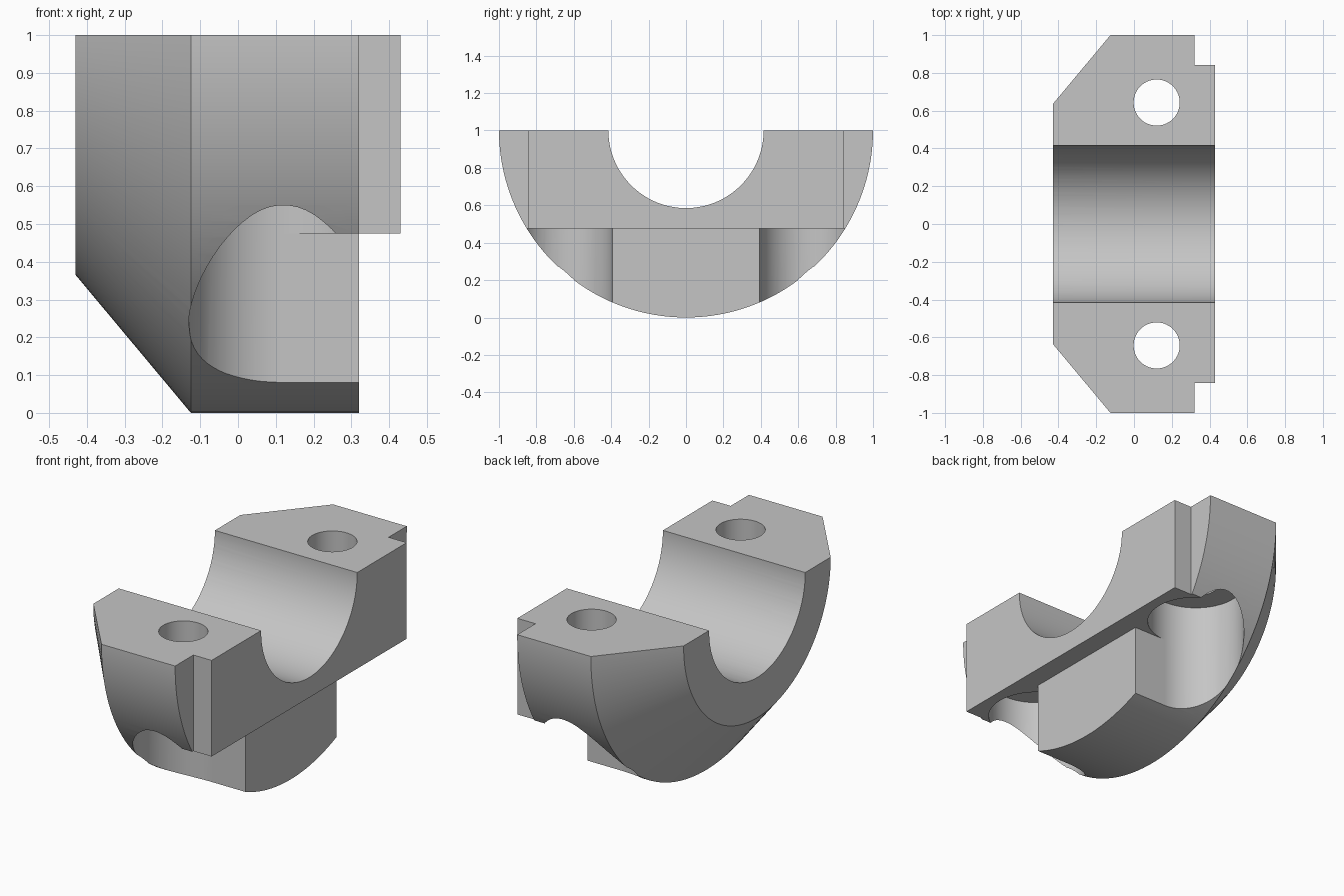
import bpy, bmesh, math
from mathutils import Matrix, Vector

if "Cube" in bpy.data.objects:
    bpy.data.objects.remove(bpy.data.objects["Cube"], do_unlink=True)

# Main dimensions
BACK, SHOULDER, FACE, LIP = -0.43, -0.125, 0.32, 0.43
BORE_R, NOSE_R, OUTER_R = 0.415, 0.635, 1.0
LEDGE_Z, LIP_Y = 0.475, 0.842
BOLT_X, BOLT_Y, BOLT_R, POCKET_R, POCKET_Z = 0.12, 0.643, 0.122, 0.25, 0.70

steel = bpy.data.materials.new("plain grey metal")
steel.use_nodes = True
GREY = (0.56, 0.56, 0.56, 1)
steel.diffuse_color = GREY
steel.node_tree.nodes["Principled BSDF"].inputs["Base Color"].default_value = GREY


def finish(name, bm):
    bmesh.ops.recalc_face_normals(bm, faces=bm.faces)
    mesh = bpy.data.meshes.new(name)
    bm.to_mesh(mesh)
    bm.free()
    mesh.materials.append(steel)
    obj = bpy.data.objects.new(name, mesh)
    bpy.context.collection.objects.link(obj)
    return obj


def turned(name, profile, center, axis, steps):
    """Solid of revolution; profile is (distance along axis, radius)."""
    axis, center = Vector(axis), Vector(center)
    side = Matrix.Rotation(math.pi / steps, 3, axis) @ Vector((0, 1, 0))
    points = [(profile[0][0], 0)] + profile + [(profile[-1][0], 0)]
    bm = bmesh.new()
    verts = [bm.verts.new(center + axis * a + side * r) for a, r in points]
    edges = [bm.edges.new(pair) for pair in zip(verts, verts[1:])]
    bmesh.ops.spin(bm, geom=verts + edges, cent=center, axis=axis,
                   angle=math.tau, steps=steps, use_duplicate=False)
    bmesh.ops.remove_doubles(bm, verts=bm.verts, dist=1e-4)
    return finish(name, bm)


def box(name, low, high):
    bm = bmesh.new()
    bmesh.ops.create_cube(bm, size=1)
    for v in bm.verts:
        v.co = [h if c > 0 else l for c, l, h in zip(v.co, low, high)]
    return finish(name, bm)


def combine(target, tool, operation):
    mod = target.modifiers.new(tool.name, "BOOLEAN")
    mod.object, mod.operation, mod.solver = tool, operation, "EXACT"
    bpy.context.view_layer.objects.active = target
    bpy.ops.object.modifier_apply(modifier=mod.name)
    bpy.data.objects.remove(tool, do_unlink=True)


# Round body with a tapered back, plus the raised front lip
X_AXIS, Z_AXIS, MIDDLE = (1, 0, 0), (0, 0, 1), (0, 0, 1)
cap = turned("bearing_cap", [(BACK, NOSE_R), (SHOULDER, OUTER_R), (FACE, OUTER_R)],
             MIDDLE, X_AXIS, 128)
combine(cap, box("front_lip", (0.2, -LIP_Y, LEDGE_Z), (LIP, LIP_Y, 1.2)), "UNION")

# Split face and shaft bore
combine(cap, box("upper_half", (-1, -2, 1), (1, 2, 3)), "DIFFERENCE")
combine(cap, turned("bore", [(-1, BORE_R), (1, BORE_R)], MIDDLE, X_AXIS, 96), "DIFFERENCE")

# Bolt holes, each with a round pocket that opens to the front and the side
for s in (-1, 1):
    inner, outer = s * (BOLT_Y - POCKET_R), s * 1.5
    combine(cap, box("pocket_slot", (BOLT_X, min(inner, outer), -0.2),
                     (0.8, max(inner, outer), LEDGE_Z)), "DIFFERENCE")
    combine(cap, turned("bolt_hole", [(-0.1, POCKET_R), (POCKET_Z, POCKET_R),
                                      (POCKET_Z, BOLT_R), (1.3, BOLT_R)],
                        (BOLT_X, s * BOLT_Y, 0), Z_AXIS, 64), "DIFFERENCE")

bpy.ops.object.select_all(action="DESELECT")
cap.select_set(True)
bpy.context.view_layer.objects.active = cap
bpy.ops.object.shade_smooth_by_angle(angle=math.radians(25))
